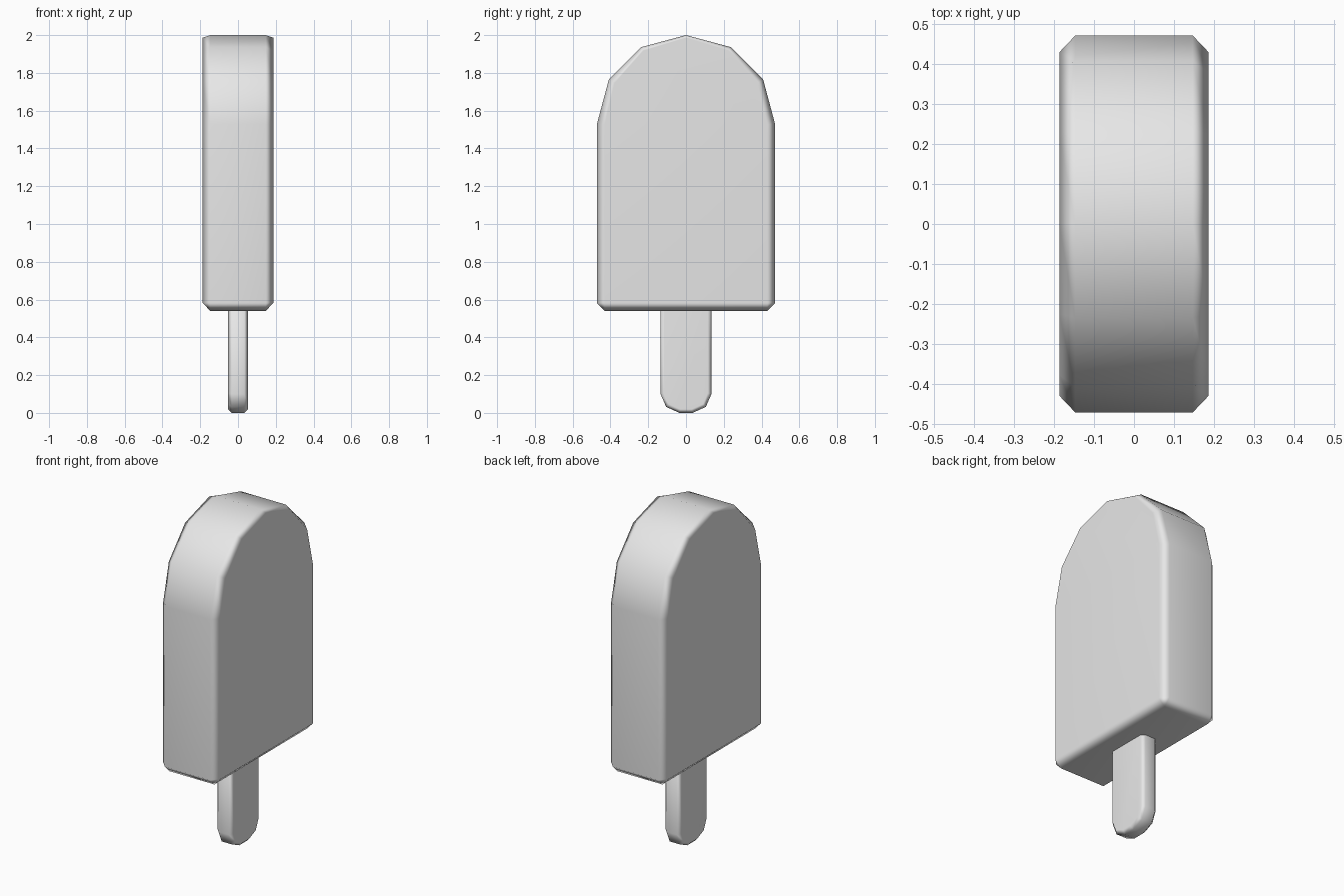
import bpy
import bmesh
from math import sin, cos, radians

cube = bpy.data.objects.get("Cube")
if cube:
    bpy.data.objects.remove(cube, do_unlink=True)

grey = bpy.data.materials.new("plain_grey")
grey.use_nodes = True
colour = (0.8, 0.8, 0.8, 1.0)
grey.diffuse_color = colour
grey.node_tree.nodes["Principled BSDF"].inputs["Base Color"].default_value = colour


def mirrored(half):
    """Close a half outline (y, z) by mirroring it across y = 0."""
    return half + [(-y, z) for y, z in reversed(half) if y > 1e-5]


def bevelled_slab(name, rim, cap, rim_x, cap_x):
    """Slab along x: full outline between the rims, smaller outline on the caps."""
    bm = bmesh.new()
    sections = [(-cap_x, cap), (-rim_x, rim), (rim_x, rim), (cap_x, cap)]
    loops = [[bm.verts.new((x, y, z)) for y, z in mirrored(outline)]
             for x, outline in sections]
    for a, b in zip(loops, loops[1:]):
        for i in range(len(a)):
            j = (i + 1) % len(a)
            bm.faces.new((a[i], a[j], b[j], b[i]))
    bm.faces.new(loops[0])
    bm.faces.new(loops[-1])
    bmesh.ops.remove_doubles(bm, verts=bm.verts, dist=1e-4)
    bmesh.ops.recalc_face_normals(bm, faces=bm.faces)
    for f in bm.faces:
        f.smooth = True
    mesh = bpy.data.meshes.new(name)
    bm.to_mesh(mesh)
    bm.free()
    mesh.materials.append(grey)
    obj = bpy.data.objects.new(name, mesh)
    bpy.context.collection.objects.link(obj)
    # Keeps the broad faces flat while the bevels blend smoothly
    obj.modifiers.new("flat_broad_faces", 'WEIGHTED_NORMAL')
    return obj


# Frozen bar: chamfered base, round top whose bevel narrows towards the crown
radius, spring, base, bevel = 0.472, 1.528, 0.54, 0.042


def arch(insets):
    return [((radius - d) * cos(radians(30 * i)), spring + (radius - d) * sin(radians(30 * i)))
            for i, d in enumerate(insets)]


bar_rim = [(radius - bevel, base), (radius, base + bevel)] + arch([0, 0, 0, 0])
bar_cap = [(radius - bevel, base + bevel)] * 2 + arch([bevel, 0.036, 0.022, 0.014])
bevelled_slab("ice_bar", bar_rim, bar_cap, 0.147, 0.187)

# Stick: rounded lower end, upper end sunk into the bar
stick_rim = [(0.035, 0.0), (0.105, 0.032), (0.135, 0.10), (0.135, 0.6)]
stick_cap = [(0.030, 0.02), (0.090, 0.047), (0.115, 0.105), (0.115, 0.6)]
bevelled_slab("stick", stick_rim, stick_cap, 0.033, 0.053)
